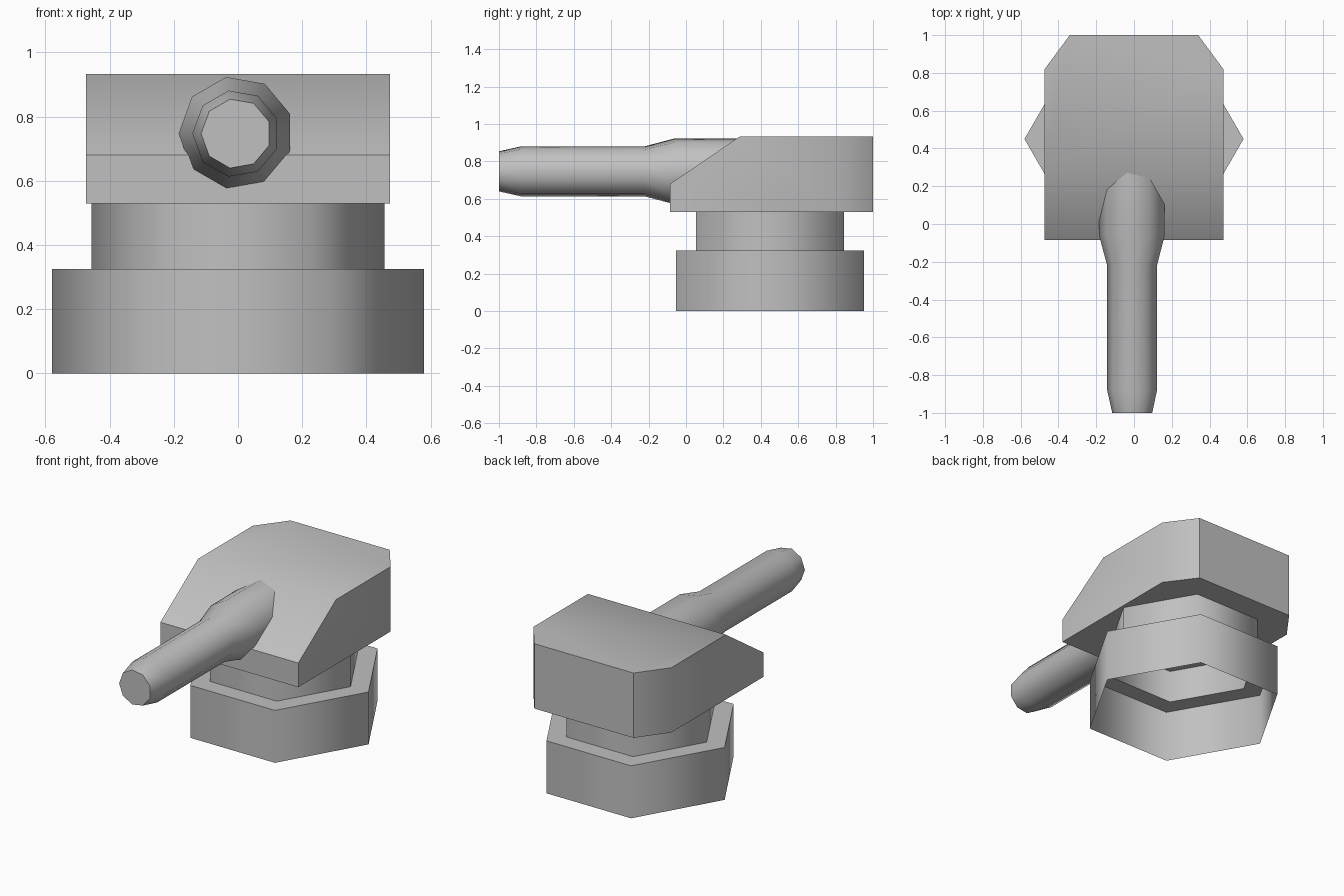
import bpy, bmesh, math
from mathutils import Vector

cube = bpy.data.objects.get("Cube")
if cube:
    bpy.data.objects.remove(cube, do_unlink=True)

# One flat grey for every part
grey = bpy.data.materials.new("plain_grey")
grey.use_nodes = True
colour = (0.53, 0.53, 0.53, 1)
grey.diffuse_color = colour
grey.node_tree.nodes["Principled BSDF"].inputs["Base Color"].default_value = colour


def finish(bm, name, smooth_angle):
    mesh = bpy.data.meshes.new(name)
    bm.to_mesh(mesh)
    bm.free()
    mesh.materials.append(grey)
    obj = bpy.data.objects.new(name, mesh)
    bpy.context.collection.objects.link(obj)
    bpy.ops.object.select_all(action='DESELECT')
    obj.select_set(True)
    bpy.context.view_layer.objects.active = obj
    bpy.ops.object.shade_smooth_by_angle(angle=math.radians(smooth_angle))
    return obj


def lathe(name, profile, sides, start=0.0, capped=True, smooth_angle=65):
    """Sweep (radius, height) points around local z."""
    bm = bmesh.new()
    angles = [start + math.tau * k / sides for k in range(sides)]
    rings = [[bm.verts.new((r * math.cos(a), r * math.sin(a), h)) for a in angles]
             for r, h in profile]
    for low, high in zip(rings, rings[1:]):
        for k in range(sides):
            n = (k + 1) % sides
            bm.faces.new((low[k], low[n], high[n], high[k]))
    if capped:
        bm.faces.new(rings[0][::-1])
        bm.faces.new(rings[-1])
    return finish(bm, name, smooth_angle)


# Hollow stepped hexagonal base, open underneath
base = lathe("hex_base", [(0.58, 0), (0.58, 0.325), (0.457, 0.325), (0.457, 0.53)],
             6, capped=False)
base.location = (0, 0.45, 0)

# Nine-sided barrel, pointing forward, with its rear buried in the head
barrel = lathe("barrel", [(0.179, -0.4), (0.179, 0.06), (0.136, 0.22),
                          (0.136, 0.88), (0.109, 1.0)],
               9, start=math.pi, smooth_angle=45)
barrel.rotation_euler.x = math.pi / 2
barrel.location = (-0.006, 0, 0.747)

# Head: side profile extruded across, then the rear corners cut off
half = 0.473
side = [(-0.085, 0.53), (1.0, 0.53), (1.0, 0.932), (0.285, 0.932), (-0.085, 0.68)]
bm = bmesh.new()
face = bm.faces.new([bm.verts.new((-half, y, z)) for y, z in side])
grown = bmesh.ops.extrude_face_region(bm, geom=[face])
bmesh.ops.translate(bm, vec=(2 * half, 0, 0),
                    verts=[v for v in grown["geom"] if isinstance(v, bmesh.types.BMVert)])
for s in (-1, 1):
    cut = bmesh.ops.bisect_plane(bm, geom=bm.verts[:] + bm.edges[:] + bm.faces[:],
                                 plane_co=(s * half, 0.82, 0),
                                 plane_no=Vector((s * 0.18, 0.133, 0)), clear_outer=True)
    rim = [e for e in cut["geom_cut"] if isinstance(e, bmesh.types.BMEdge)]
    bmesh.ops.holes_fill(bm, edges=rim, sides=0)
bmesh.ops.recalc_face_normals(bm, faces=bm.faces[:])
finish(bm, "head", 45)
